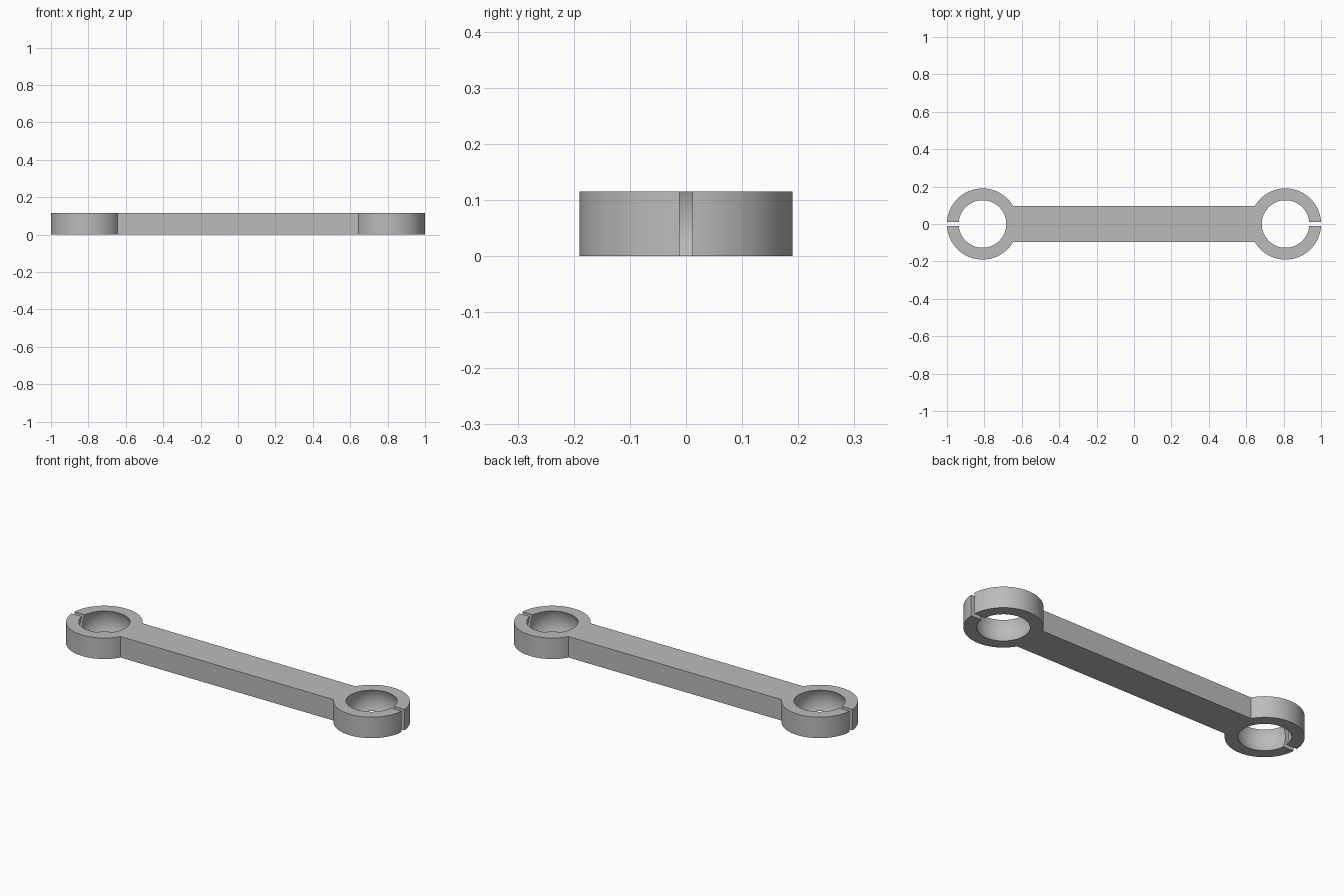
import bpy
import math

if "Cube" in bpy.data.objects:
    bpy.data.objects.remove(bpy.data.objects["Cube"], do_unlink=True)

HEIGHT = 0.115
RING_X = 0.81
RING_R = 0.19
BAR_W = 0.19
HOLE_R = 0.127                                  # socket opening at top and bottom
SOCKET_R = math.hypot(HOLE_R, HEIGHT / 2)       # ball socket, widest at mid height
SLOT_W = 0.024
MID = HEIGHT / 2

grey = bpy.data.materials.new("plain grey")
grey.use_nodes = True
colour = (0.5, 0.5, 0.5, 1)
grey.diffuse_color = colour
grey.node_tree.nodes["Principled BSDF"].inputs["Base Color"].default_value = colour


def box(name, x, size):
    bpy.ops.mesh.primitive_cube_add(size=1, location=(x, 0, MID))
    obj = bpy.context.object
    obj.name = name
    obj.scale = size
    bpy.ops.object.transform_apply(location=False, rotation=False, scale=True)
    return obj


def combine(target, tool, operation):
    """Apply a boolean and discard the tool object."""
    mod = target.modifiers.new(operation.lower(), "BOOLEAN")
    mod.operation = operation
    mod.solver = "EXACT"
    mod.object = tool
    bpy.context.view_layer.objects.active = target
    bpy.ops.object.modifier_apply(modifier=mod.name)
    bpy.data.objects.remove(tool, do_unlink=True)


# Straight bar between the ring centres
link = box("connecting_link", 0, (2 * RING_X, BAR_W, HEIGHT))

for side in (-1, 1):
    # Round end
    bpy.ops.mesh.primitive_cylinder_add(
        vertices=96, radius=RING_R, depth=HEIGHT, location=(side * RING_X, 0, MID))
    combine(link, bpy.context.object, "UNION")

for side in (-1, 1):
    # Ball socket
    bpy.ops.mesh.primitive_uv_sphere_add(
        segments=96, ring_count=64, radius=SOCKET_R, location=(side * RING_X, 0, MID))
    combine(link, bpy.context.object, "DIFFERENCE")
    # Slot through the outer wall
    slot = box("slot_cutter", side * (RING_X + RING_R), (2 * RING_R, SLOT_W, 2 * HEIGHT))
    combine(link, slot, "DIFFERENCE")

link.data.materials.clear()
link.data.materials.append(grey)
for face in link.data.polygons:
    face.material_index = 0

bpy.ops.object.select_all(action="DESELECT")
link.select_set(True)
bpy.context.view_layer.objects.active = link
bpy.ops.object.shade_smooth_by_angle(angle=math.radians(30))
